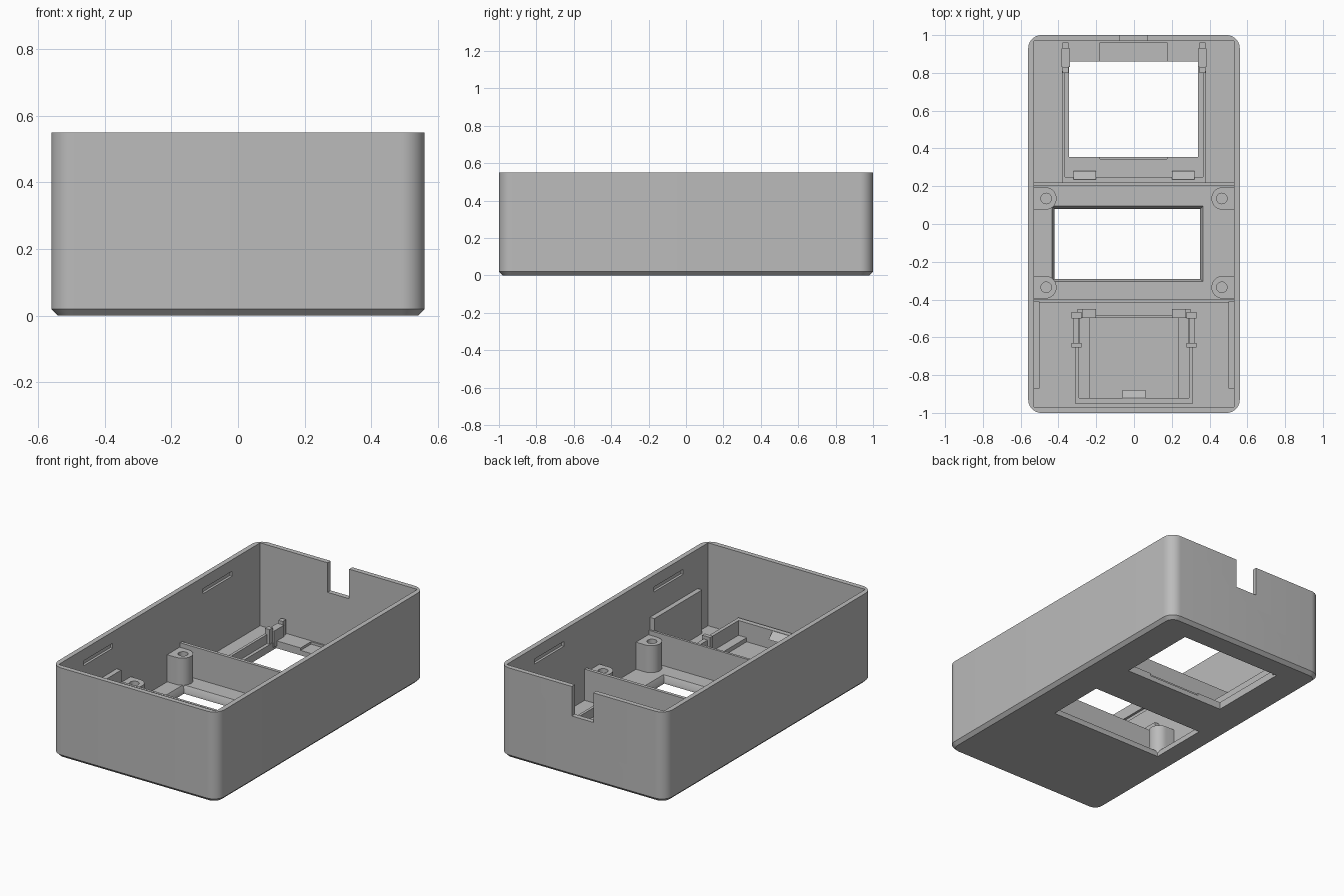
import bpy, bmesh, math

cube = bpy.data.objects.get("Cube")
if cube:
    bpy.data.objects.remove(cube, do_unlink=True)

grey = bpy.data.materials.new("plain grey plastic")
grey.use_nodes = True
grey.diffuse_color = (0.5, 0.5, 0.5, 1)
grey.node_tree.nodes["Principled BSDF"].inputs["Base Color"].default_value = (0.5, 0.5, 0.5, 1)

FLOOR = 0.045
SINK = 0.03   # how far parts start below the floor top


def loft(name, rings):
    """Closed solid through matching rings of points."""
    bm = bmesh.new()
    loops = [[bm.verts.new(p) for p in ring] for ring in rings]
    n = len(loops[0])
    for a, b in zip(loops, loops[1:]):
        for i in range(n):
            j = (i + 1) % n
            bm.faces.new((a[i], a[j], b[j], b[i]))
    bm.faces.new(loops[0][::-1])
    bm.faces.new(loops[-1])
    bmesh.ops.recalc_face_normals(bm, faces=bm.faces)
    mesh = bpy.data.meshes.new(name)
    bm.to_mesh(mesh)
    bm.free()
    mesh.materials.append(grey)
    obj = bpy.data.objects.new(name, mesh)
    bpy.context.scene.collection.objects.link(obj)
    return obj


def rect(x0, x1, y0, y1, z):
    return [(x0, y0, z), (x1, y0, z), (x1, y1, z), (x0, y1, z)]


def box(name, x0, x1, y0, y1, z0, z1):
    return loft(name, [rect(x0, x1, y0, y1, z0), rect(x0, x1, y0, y1, z1)])


def pair(name, x0, x1, y0, y1, z0, z1):
    """Same box on both sides."""
    box("left_" + name, x0, x1, y0, y1, z0, z1)
    box("right_" + name, -x1, -x0, y0, y1, z0, z1)


def rounded(hx, hy, r, z, steps=10):
    pts = []
    for k, (sx, sy) in enumerate([(1, 1), (-1, 1), (-1, -1), (1, -1)]):
        for i in range(steps + 1):
            a = math.pi / 2 * (k + i / steps)
            pts.append((sx * (hx - r) + r * math.cos(a), sy * (hy - r) + r * math.sin(a), z))
    return pts


def disc(cx, cy, r, z, n=32):
    return [(cx + r * math.cos(2 * math.pi * i / n), cy + r * math.sin(2 * math.pi * i / n), z)
            for i in range(n)]


def cut(obj, cutter):
    mod = obj.modifiers.new("cut", 'BOOLEAN')
    mod.operation = 'DIFFERENCE'
    mod.solver = 'EXACT'
    mod.object = cutter
    cutter.hide_render = True
    bpy.context.view_layer.objects.active = obj
    bpy.ops.object.modifier_apply(modifier=mod.name)
    bpy.data.objects.remove(cutter, do_unlink=True)


def smooth(obj):
    bpy.ops.object.select_all(action='DESELECT')
    obj.select_set(True)
    bpy.context.view_layer.objects.active = obj
    bpy.ops.object.shade_smooth_by_angle(angle=math.radians(30))


# Open case with rounded corners and a chamfered bottom
case = loft("case_shell", [rounded(0.54, 0.98, 0.05, 0), rounded(0.56, 1, 0.07, 0.02),
                           rounded(0.56, 1, 0.07, 0.55)])
cut(case, box("cavity", -0.53, 0.53, -0.97, 0.97, FLOOR, 0.7))
cut(case, box("back_window", -0.345, 0.34, 0.355, 0.86, -0.1, 0.2))
cut(case, box("cable_notch", -0.075, 0.07, 0.9, 1.1, 0.37, 0.7))
# Middle window flares out towards the inside
cut(case, loft("middle_window", [rect(-0.42, 0.35, -0.29, 0.08, z) for z in (-0.1, 0.015)]
               + [rect(-0.435, 0.365, -0.305, 0.095, z) for z in (FLOOR, 0.2)]))
# Shallow steps before and behind the back window
for y0, y1 in ((0.85, 0.96), (0.345, 0.36)):
    cut(case, box("window_step", -0.18, 0.175, y0, y1, 0.03, 0.2))
# Lid slots in the side walls
for s in (-1, 1):
    for y0 in (-0.73, 0.42):
        x0, x1 = sorted((s * 0.5, s * 0.545))
        cut(case, box("lid_slot", x0, x1, y0, y0 + 0.28, 0.45, 0.48))
smooth(case)

# Cross partitions and side ribs
BASE = FLOOR - SINK
box("back_partition", -0.53, 0.53, 0.2, 0.22, BASE, 0.235)
box("front_partition", -0.53, 0.53, -0.415, -0.4, BASE, 0.235)
pair("side_rib", 0.5, 0.532, -0.87, -0.41, BASE, 0.31)

# Screw bosses, rounded inside and merged into the side walls
for s, side in ((1, "left"), (-1, "right")):
    for y, end in ((0.135, "back"), (-0.335, "front")):
        prof = [(s * 0.532, y - 0.06)]
        for i in range(17):
            a = math.pi * i / 16
            prof.append((s * (0.47 - 0.06 * math.sin(a)), y - 0.06 * math.cos(a)))
        prof.append((s * 0.532, y + 0.06))
        boss = loft(f"{side}_{end}_boss", [[(px, py, z) for px, py in prof] for z in (BASE, 0.21)])
        cut(boss, loft("screw_hole", [disc(s * 0.465, y, 0.028, z) for z in (0.07, 0.3)]))
        smooth(boss)

# Back bay frame around the large window
pair("back_bay_rail", 0.365, 0.382, 0.22, 0.81, BASE, 0.10)
box("back_bay_front_rail", -0.365, 0.365, 0.22, 0.25, BASE, 0.10)
pair("back_clip_arm", 0.34, 0.385, 0.83, 0.93, BASE, 0.115)
pair("back_clip_post_front", 0.348, 0.378, 0.80, 0.832, BASE, 0.135)
pair("back_clip_post_rear", 0.348, 0.378, 0.928, 0.96, BASE, 0.135)


def hook(name, x0, x1, y0, y1, z0, z1):
    """Wedge sloping down from its back edge at y0 to its tip at y1."""
    loft(name, [[(x, y0, z0), (x, y1, z0), (x, y0, z1)] for x in (x0, x1)])


hook("left_back_bay_hook", 0.2, 0.32, 0.235, 0.28, 0.075, 0.12)
hook("right_back_bay_hook", -0.32, -0.2, 0.235, 0.28, 0.075, 0.12)

# Front bay: three walls, ledges, retaining hook and clips
pair("front_bay_wall", 0.29, 0.312, -0.95, -0.64, BASE, 0.16)
box("front_bay_end_wall", -0.29, 0.29, -0.95, -0.92, BASE, 0.16)
pair("front_bay_ledge", 0.235, 0.29, -0.92, -0.49, BASE, 0.07)
box("front_bay_lip", -0.27, 0.27, -0.495, -0.485, BASE, 0.055)
hook("front_bay_hook", -0.06, 0.06, -0.922, -0.88, 0.12, 0.16)
pair("front_clip_arm", 0.295, 0.322, -0.635, -0.495, BASE, 0.15)
pair("front_clip_post_front", 0.278, 0.332, -0.655, -0.63, BASE, 0.17)
pair("front_clip_post_rear", 0.278, 0.332, -0.5, -0.465, BASE, 0.17)
pair("front_bay_stop", 0.2, 0.272, -0.498, -0.45, BASE, 0.13)
pair("front_bay_stop_post", 0.272, 0.298, -0.498, -0.45, BASE, 0.16)
